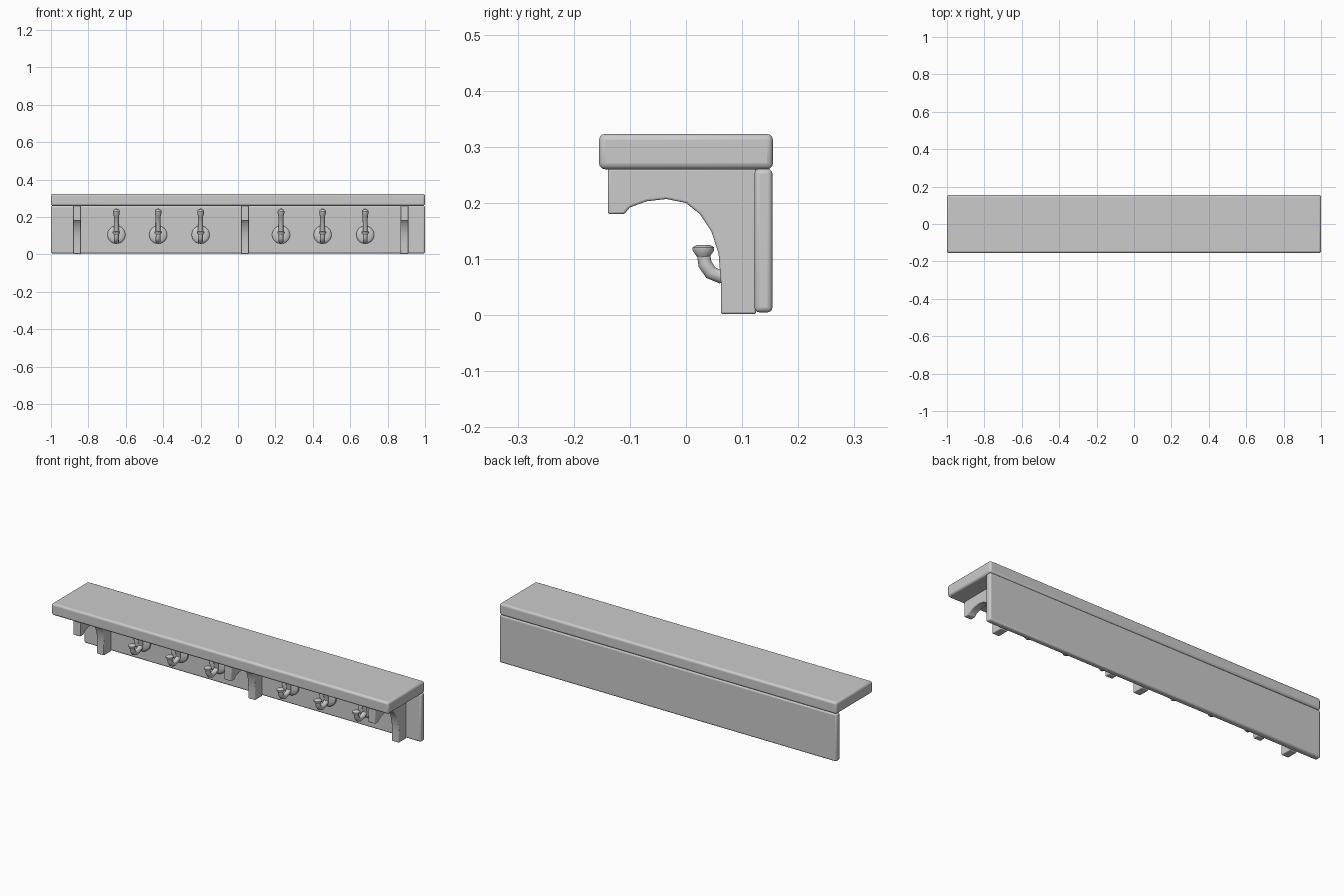
import bpy, bmesh, math
from mathutils import Matrix, Vector

cube = bpy.data.objects.get("Cube")
if cube:
    bpy.data.objects.remove(cube, do_unlink=True)

GREY = (0.6, 0.6, 0.6, 1)
mat = bpy.data.materials.new("plain grey")
mat.use_nodes = True
mat.diffuse_color = GREY
mat.node_tree.nodes["Principled BSDF"].inputs["Base Color"].default_value = GREY


def finish(name, bm, bevel=0.0, angle=40):
    bmesh.ops.recalc_face_normals(bm, faces=bm.faces)
    mesh = bpy.data.meshes.new(name)
    bm.to_mesh(mesh)
    bm.free()
    mesh.materials.append(mat)
    ob = bpy.data.objects.new(name, mesh)
    bpy.context.collection.objects.link(ob)
    if bevel:
        mod = ob.modifiers.new("rounded edges", 'BEVEL')
        mod.width, mod.segments = bevel, 3
        mod.limit_method, mod.angle_limit = 'ANGLE', math.radians(50)
    bpy.ops.object.select_all(action='DESELECT')
    ob.select_set(True)
    bpy.context.view_layer.objects.active = ob
    bpy.ops.object.shade_smooth_by_angle(angle=math.radians(angle))
    return ob


def box(name, lo, hi, bevel):
    bm = bmesh.new()
    lo, hi = Vector(lo), Vector(hi)
    bmesh.ops.create_cube(bm, size=1, matrix=Matrix.Translation((lo + hi) / 2)
                          @ Matrix.Diagonal((hi - lo).to_4d()))
    return finish(name, bm, bevel)


def bracket(name, x, width=0.042):
    # Side outline with a concave arch, extruded across x
    outline = [(0.125, 0.002), (0.062, 0.002), (0.062, 0.06), (0.058, 0.11),
               (0.045, 0.15), (0.025, 0.18), (0, 0.2), (-0.035, 0.207),
               (-0.07, 0.203), (-0.1, 0.192), (-0.11, 0.18), (-0.139, 0.18),
               (-0.139, 0.262), (0.125, 0.262)]
    bm = bmesh.new()
    face = bm.faces.new([bm.verts.new((x - width / 2, y, z)) for y, z in outline])
    ext = bmesh.ops.extrude_face_region(bm, geom=[face])
    bmesh.ops.translate(bm, vec=(width, 0, 0),
                        verts=[v for v in ext["geom"] if isinstance(v, bmesh.types.BMVert)])
    return finish(name, bm, 0.004)


def tube(bm, x, path, sides=10):
    # Sweep a circle along a path of (y, z, radius)
    pts = [Vector((x, y, z)) for y, z, r in path]
    rings = []
    for i, p in enumerate(pts):
        t = (pts[min(i + 1, len(pts) - 1)] - pts[max(i - 1, 0)]).normalized()
        side = Vector((1, 0, 0))
        up = t.cross(side)
        angles = [2 * math.pi * k / sides for k in range(sides)]
        rings.append([bm.verts.new(p + path[i][2] * (side * math.cos(a) + up * math.sin(a)))
                      for a in angles])
    for a, b in zip(rings, rings[1:]):
        for k in range(sides):
            j = (k + 1) % sides
            bm.faces.new((a[k], a[j], b[j], b[k]))
    bm.faces.new(rings[0])
    bm.faces.new(rings[-1])


def hook(name, x):
    bm = bmesh.new()
    # Round wall plate
    tube(bm, x, [(0.125, 0.105, 0.048), (0.113, 0.105, 0.048),
                 (0.107, 0.105, 0.042), (0.104, 0.105, 0.03)], 24)
    # Lower curled arm with a flared cap
    tube(bm, x, [(0.11, 0.09, 0.013), (0.085, 0.075, 0.013), (0.06, 0.069, 0.013),
                 (0.044, 0.076, 0.013), (0.034, 0.091, 0.013), (0.031, 0.108, 0.012)])
    tube(bm, x, [(0.031, 0.104, 0.012), (0.031, 0.115, 0.02),
                 (0.031, 0.121, 0.02), (0.031, 0.125, 0.013)])
    # Upper prong
    tube(bm, x, [(0.108, 0.09, 0.013), (0.1, 0.13, 0.013), (0.09, 0.17, 0.013),
                 (0.077, 0.205, 0.014), (0.07, 0.222, 0.018), (0.066, 0.235, 0.017),
                 (0.064, 0.242, 0.009)])
    return finish(name, bm)


box("top_shelf", (-1, -0.155, 0.26), (1, 0.155, 0.323), 0.011)
box("back_board", (-1, 0.122, 0.005), (1, 0.154, 0.261), 0.009)

for label, x in (("right", -0.86), ("middle", 0.037), ("left", 0.89)):
    bracket("bracket_" + label, x)

for i, x in enumerate((-0.65, -0.427, -0.2, 0.23, 0.452, 0.68)):
    hook("coat_hook_%d" % (i + 1), x)
